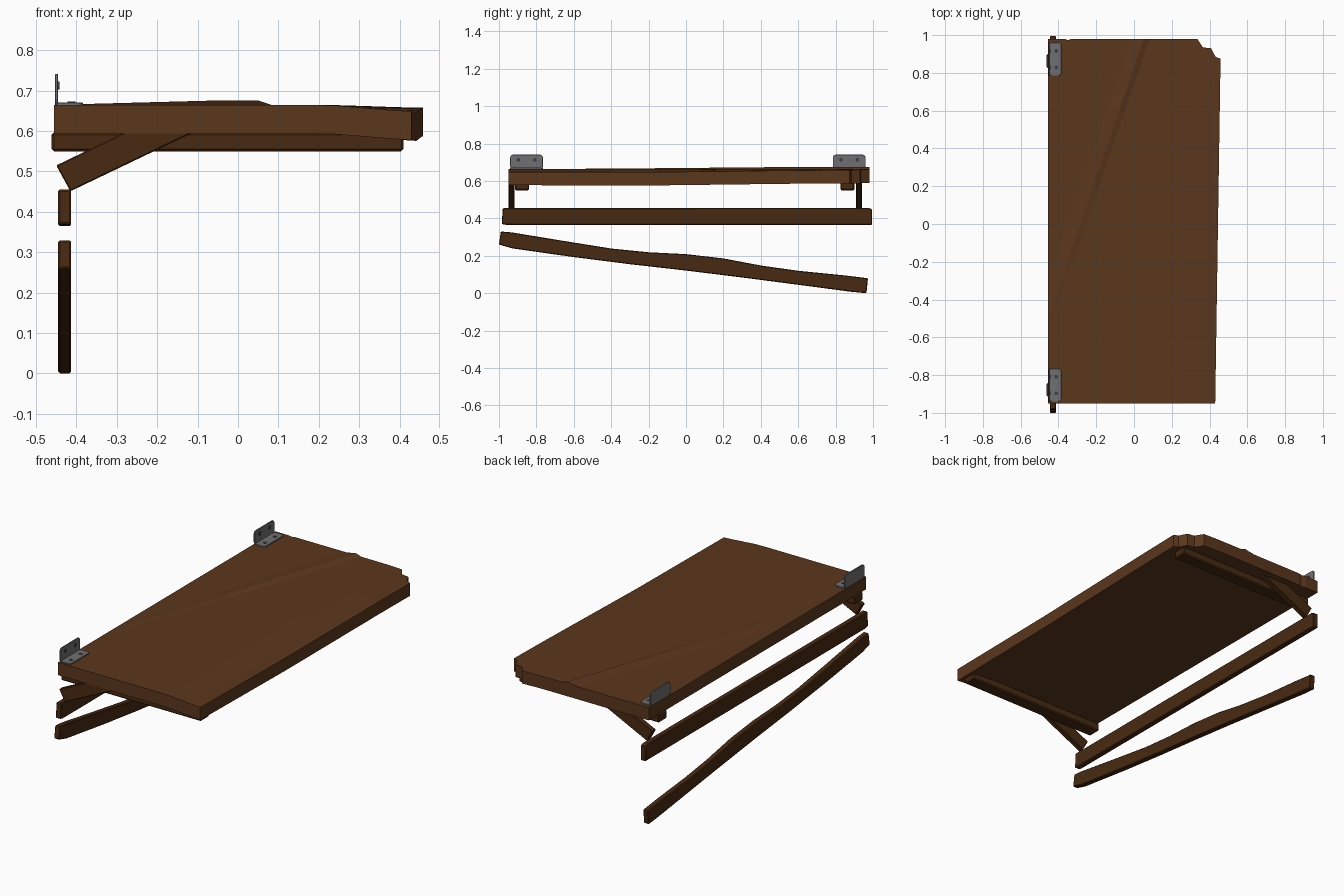
import bpy, bmesh, math
from mathutils import Vector

if "Cube" in bpy.data.objects:
    bpy.data.objects.remove(bpy.data.objects["Cube"])


def material(name, rgb):
    m = bpy.data.materials.new(name)
    m.diffuse_color = (*rgb, 1)
    m.use_nodes = True
    m.node_tree.nodes["Principled BSDF"].inputs["Base Color"].default_value = m.diffuse_color
    return m


WOOD = material("top_wood", (0.105, 0.038, 0.012))
DARK = material("dark_wood", (0.065, 0.023, 0.006))
STEEL = material("steel", (0.16, 0.16, 0.17))
SCREW = material("screw_steel", (0.05, 0.05, 0.055))


def finish(bm, name, mat, bevel=0):
    bmesh.ops.recalc_face_normals(bm, faces=bm.faces[:])
    me = bpy.data.meshes.new(name)
    bm.to_mesh(me)
    bm.free()
    ob = bpy.data.objects.new(name, me)
    bpy.context.collection.objects.link(ob)
    me.materials.append(mat)
    if bevel:
        b = ob.modifiers.new("worn_edges", 'BEVEL')
        b.width, b.segments, b.limit_method = bevel, 1, 'ANGLE'
    return ob


def prism_mesh(pts, axis, lo, hi):
    # axis x: points are (y, z); axis y: (x, z); axis z: (x, y)
    place = {'x': lambda a, b, c: (c, a, b),
             'y': lambda a, b, c: (a, c, b),
             'z': lambda a, b, c: (a, b, c)}[axis]
    bm = bmesh.new()
    face = bm.faces.new([bm.verts.new(place(a, b, lo)) for a, b in pts])
    out = bmesh.ops.extrude_face_region(bm, geom=[face])
    step = Vector(place(0, 0, hi - lo))
    bmesh.ops.translate(bm, vec=step, verts=[v for v in out['geom'] if isinstance(v, bmesh.types.BMVert)])
    return bm


def prism(name, pts, axis, lo, hi, mat, bevel=0):
    return finish(prism_mesh(pts, axis, lo, hi), name, mat, bevel)


def rounded(x0, x1, y0, y1, r, n=4):
    pts = []
    for cx, cy, a in ((x1 - r, y1 - r, 0), (x0 + r, y1 - r, 90), (x0 + r, y0 + r, 180), (x1 - r, y0 + r, 270)):
        for i in range(n + 1):
            t = math.radians(a + 90 * i / n)
            pts.append((cx + r * math.cos(t), cy + r * math.sin(t)))
    return pts


# warped tabletop with a broken back corner and a raised split across it
outline = [(-0.455, -0.95), (0.43, -0.95), (0.458, 0.86), (0.458, 0.875), (0.432, 0.885),
           (0.408, 0.93), (0.365, 0.935), (0.335, 0.98), (-0.33, 0.98), (-0.35, 0.974),
           (-0.37, 0.98), (-0.455, 0.98)]
bm = prism_mesh(outline, 'z', 0.594, 0.665)
start = Vector((-0.455, -0.5, 0))
across = Vector((1.48, -0.505, 0)).normalized()


def cut(co, no):
    bmesh.ops.bisect_plane(bm, geom=bm.verts[:] + bm.edges[:] + bm.faces[:], plane_co=co, plane_no=no)


for x in (0.05, 0.17, 0.24, 0.3, 0.37):
    cut((x, 0, 0), (1, 0, 0))
for y in (-0.6, -0.2, 0.2, 0.6):
    cut((0, y, 0), (0, 1, 0))
for d in (-0.06, 0, 0.03):
    cut(start + across * d, across)
for v in bm.verts:
    x, y, z = v.co
    t = min(max((x - 0.22) / 0.2, 0), 1)
    v.co.z -= t * (0.016 - 0.005 * (y + 0.95))
    v.co.z -= 0.006 * max(0, 1 - abs(y + 0.2) / 0.8) * t
    if z > 0.63:
        d = (Vector((x, y, 0)) - start).dot(across)
        ridge = max(0, 1 + d / 0.06) if d < 0 else max(0, 1 - d / 0.03)
        v.co.z += 0.011 * ridge * min(max((y + 0.5) / 1.2, 0), 1)
bmesh.ops.triangulate(bm, faces=[f for f in bm.faces if len(f.verts) > 4])
finish(bm, "tabletop", WOOD)

# cleats and diagonal struts under both ends
strut = [(-0.45, 0.515), (-0.415, 0.451), (-0.11, 0.597), (-0.28, 0.597)]
cleat = [(-0.462, 0.55), (0.41, 0.55), (0.41, 0.596), (-0.462, 0.596)]
for end, c0, c1, s0, s1 in (("front", -0.915, -0.84, -0.948, -0.917), ("back", 0.825, 0.9, 0.908, 0.94)):
    prism(end + "_cleat", cleat, 'y', c0, c1, DARK, 0.006)
    prism(end + "_strut", strut, 'y', s0, s1, DARK, 0.003)

# straight wall rail and the fallen, bent rail below it
prism("wall_rail", [(-0.985, 0.37), (-0.96, 0.365), (0.995, 0.365), (0.995, 0.45), (0.975, 0.456), (-0.98, 0.455)],
      'x', -0.445, -0.413, DARK, 0.004)
fallen = [(-1.0, 0.26), (-0.93, 0.24), (-0.6, 0.193), (-0.3, 0.155), (0, 0.121), (0.3, 0.084),
          (0.6, 0.045), (0.88, 0.008), (0.965, 0.0), (0.973, 0.08), (0.85, 0.095), (0.6, 0.12),
          (0.4, 0.148), (0.2, 0.186), (0, 0.209), (-0.2, 0.219), (-0.4, 0.239), (-0.7, 0.287),
          (-0.93, 0.325), (-0.99, 0.33)]
prism("fallen_rail", fallen, 'x', -0.445, -0.413, DARK, 0.004)

# angle brackets with two screws in each leaf
for end, y0, y1 in (("front", -0.94, -0.765), ("back", 0.785, 0.96)):
    prism(end + "_bracket_base", rounded(-0.452, -0.384, y0, y1, 0.017), 'z', 0.663, 0.671, STEEL, 0.0015)
    prism(end + "_bracket_upright", rounded(y0, y1, 0.663, 0.741, 0.017), 'x', -0.453, -0.445, STEEL, 0.0015)
    for i, f in enumerate((0.25, 0.75)):
        y = y0 + f * (y1 - y0)
        ring = [(math.cos(math.tau * k / 12) * 0.01, math.sin(math.tau * k / 12) * 0.01) for k in range(12)]
        prism(f"{end}_base_screw_{i}", [(a - 0.412, b + y) for a, b in ring], 'z', 0.668, 0.673, SCREW)
        prism(f"{end}_upright_screw_{i}", [(a + y, b + 0.713) for a, b in ring], 'x', -0.448, -0.442, SCREW)
